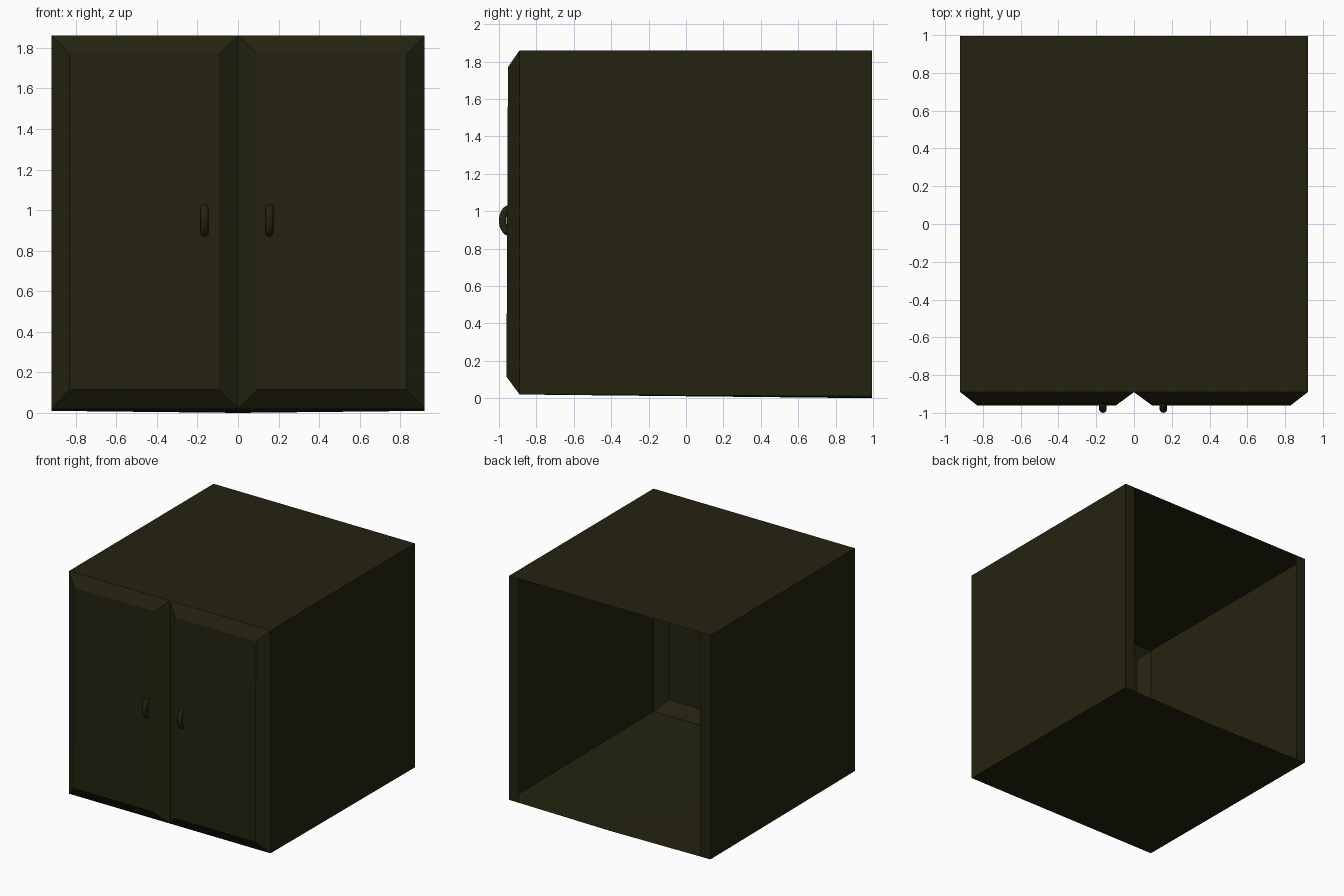
import bpy, bmesh, math
from mathutils import Vector

if "Cube" in bpy.data.objects:
    bpy.data.objects.remove(bpy.data.objects["Cube"])

olive = bpy.data.materials.new("dark olive paint")
olive.diffuse_color = (0.0175, 0.0165, 0.0050, 1)
olive.use_nodes = True
olive.node_tree.nodes["Principled BSDF"].inputs["Base Color"].default_value = olive.diffuse_color

W, FRONT, BACK, TOP, BOT = 0.92, -0.89, 0.995, 1.86, 0.02


def make(name, faces):
    """Object from a short list of polygons given by their corners."""
    bm = bmesh.new()
    for pts in faces:
        bm.faces.new([bm.verts.new(p) for p in pts])
    bmesh.ops.remove_doubles(bm, verts=bm.verts, dist=0.0005)
    bmesh.ops.recalc_face_normals(bm, faces=bm.faces)
    me = bpy.data.meshes.new(name)
    bm.to_mesh(me)
    bm.free()
    me.materials.append(olive)
    ob = bpy.data.objects.new(name, me)
    bpy.context.collection.objects.link(ob)
    return ob


# Carcass: thin open-backed shell, floor sagging slightly at the back
shell = [[(-W, FRONT, TOP), (W, FRONT, TOP), (W, BACK, TOP), (-W, BACK, TOP)]]
for s in (-1, 1):
    a, b, c = (s * W, FRONT, BOT), (s * W, BACK, 0.01), (0, BACK, 0)
    m = (0, FRONT, BOT)
    shell.append([a, b, (s * W, BACK, TOP), (s * W, FRONT, TOP)])
    shell += [[a, m, c], [a, c, b]]
    # narrow upright flange along each back edge
    shell.append([b, (s * 0.83, BACK, 0.009), (s * 0.83, BACK, TOP), (s * W, BACK, TOP)])
make("cabinet_body", shell)

# Doors: raised panels with sloped borders, hollow behind
for s, side in ((-1, "left"), (1, "right")):
    outer = [(0, FRONT, BOT), (s * W, FRONT, BOT), (s * W, FRONT, TOP), (0, FRONT, TOP)]
    inner = [(s * 0.095, -0.96, 0.115), (s * 0.83, -0.96, 0.115),
             (s * 0.83, -0.952, 1.77), (s * 0.095, -0.952, 1.77)]
    faces = [inner] + [[outer[i], outer[(i + 1) % 4], inner[(i + 1) % 4], inner[i]]
                       for i in range(4)]
    door = make(side + "_door", faces)
    # make the panel face outwards
    panel = door.data.polygons[0]
    if panel.normal.y > 0:
        door.data.flip_normals()

# Handles: half-ring pulls
for x, side in ((-0.165, "left"), (0.155, "right")):
    rings, n, t = [], 16, 12
    for i in range(n + 1):
        a = math.pi * i / n - math.pi / 2
        centre = Vector((x, -0.945 - 0.035 * math.cos(a), 0.95 + 0.062 * math.sin(a)))
        out = Vector((0, -math.cos(a), math.sin(a)))
        rings.append([centre + 0.02 * (math.cos(b) * out + math.sin(b) * Vector((1, 0, 0)))
                      for b in (2 * math.pi * j / t for j in range(t))])
    faces = [[rings[i][j], rings[i + 1][j], rings[i + 1][(j + 1) % t], rings[i][(j + 1) % t]]
             for i in range(n) for j in range(t)]
    handle = make(side + "_handle", faces + [rings[0], rings[-1]])
    for p in handle.data.polygons:
        p.use_smooth = len(p.vertices) == 4
